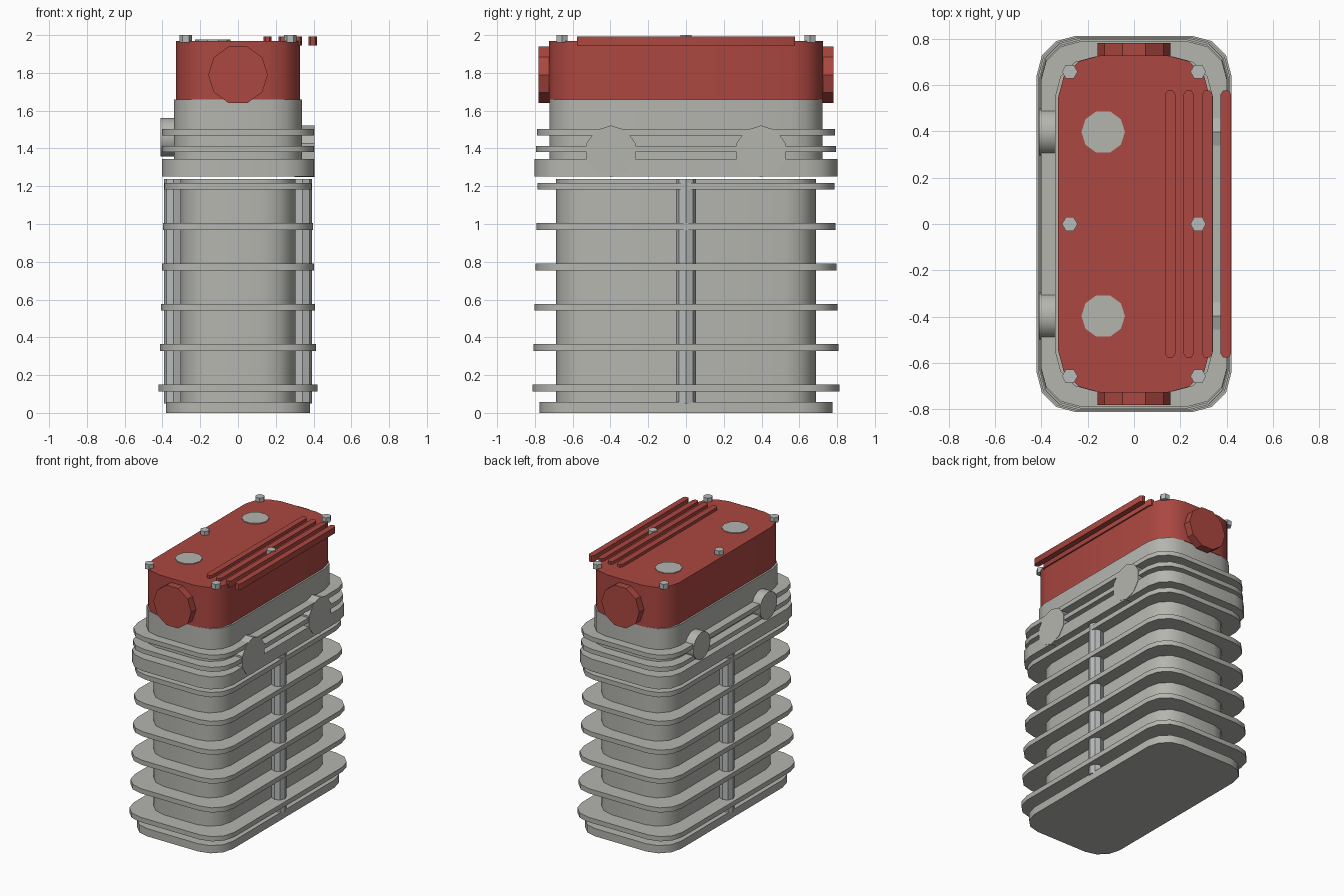
import bpy, bmesh, math

if "Cube" in bpy.data.objects:
    bpy.data.objects.remove(bpy.data.objects["Cube"])


def material(name, rgb):
    m = bpy.data.materials.new(name)
    m.diffuse_color = (*rgb, 1)
    m.use_nodes = True
    m.node_tree.nodes["Principled BSDF"].inputs["Base Color"].default_value = m.diffuse_color
    return m


GREY = material("cast grey", (0.46, 0.46, 0.43))
SILVER = material("bolt silver", (0.48, 0.50, 0.50))
RED = material("cover red", (0.41, 0.063, 0.052))


def prism(name, pts, lo, hi, mat, axis="z", smooth=35):
    """Extrude a closed 2D outline from lo to hi along an axis."""
    place = {"z": lambda a, b, c: (a, b, c),
             "x": lambda a, b, c: (c, a, b),
             "y": lambda a, b, c: (a, c, b)}[axis]
    bm = bmesh.new()
    low = [bm.verts.new(place(a, b, lo)) for a, b in pts]
    high = [bm.verts.new(place(a, b, hi)) for a, b in pts]
    bm.faces.new(low)
    bm.faces.new(high)
    n = len(pts)
    for i in range(n):
        j = (i + 1) % n
        bm.faces.new((low[i], low[j], high[j], high[i]))
    bmesh.ops.recalc_face_normals(bm, faces=bm.faces)
    me = bpy.data.meshes.new(name)
    bm.to_mesh(me)
    bm.free()
    me.materials.append(mat)
    ob = bpy.data.objects.new(name, me)
    bpy.context.collection.objects.link(ob)
    bpy.ops.object.select_all(action="DESELECT")
    ob.select_set(True)
    bpy.context.view_layer.objects.active = ob
    bpy.ops.object.shade_smooth_by_angle(angle=math.radians(smooth))
    return ob


def rounded(hx, hy, r=0.17, seg=3):
    """Rectangle outline with faceted round corners."""
    pts = []
    for k, (sx, sy) in enumerate(((1, 1), (-1, 1), (-1, -1), (1, -1))):
        for i in range(seg + 1):
            a = math.pi / 2 * (k + i / seg)
            pts.append((sx * (hx - r) + r * math.cos(a),
                        sy * (hy - r) + r * math.sin(a)))
    return pts


def ngon(cx, cy, r, n, start=0.0):
    return [(cx + r * math.cos(start + math.tau * i / n),
             cy + r * math.sin(start + math.tau * i / n)) for i in range(n)]


# cylinder block: foot, barrel and tapering cooling fins
prism("foot", rounded(0.382, 0.775), 0, 0.058, GREY)
prism("barrel", rounded(0.305, 0.688), 0.05, 1.238, GREY)
for i in range(6):
    t = i / 5
    z = 0.132 + 1.068 * t
    prism("barrel_fin", rounded(0.42 - 0.03 * t, 0.812 - 0.027 * t),
          z - 0.018, z + 0.018, GREY)
for s in (-1, 1):
    prism("side_stud", ngon(s * 0.341, 0, 0.052, 8), 0.05, 1.238, SILVER)

# cylinder head with its own fins
prism("head_slab", rounded(0.403, 0.803), 1.252, 1.345, GREY)
prism("head_core", rounded(0.34, 0.722), 1.30, 1.66, GREY)
for z, h in ((1.397, 0.795), (1.486, 0.788)):
    prism("head_fin", rounded(0.402, h), z - 0.017, z + 0.017, GREY)

# side ports, larger faceted ones on the right
for s in (-1, 1):
    prism("right_port", ngon(s * 0.397, 1.385, 0.137, 10, math.pi / 2),
          0.30, 0.406, GREY, "x")
    prism("left_port", ngon(s * 0.397, 1.46, 0.102, 16), -0.41, -0.30, GREY, "x")

# red cover with end bosses
prism("cover", rounded(0.327, 0.726, 0.178), 1.66, 1.97, RED)
for s in (-1, 1):
    prism("end_boss", ngon(0, 1.79, 0.158, 10), s * 0.65, s * 0.782, RED, "y")
    prism("plug_disc", ngon(-0.133, s * 0.397, 0.094, 10), 1.965, 1.976, GREY)

# cover ribs with pointed ends
for i in range(4):
    x, w = 0.156 + 0.08 * i, 0.022
    prism("cover_rib", [(x - w, -0.56), (x - w / 2, -0.577), (x + w / 2, -0.577),
                        (x + w, -0.56), (x + w, 0.56), (x + w / 2, 0.577),
                        (x - w / 2, 0.577), (x - w, 0.56)],
          1.945, 1.992, RED)

# cover bolts
for x in (-0.277, 0.277):
    for y in (-0.657, 0, 0.657):
        prism("cover_bolt", ngon(x, y, 0.034, 6), 1.962, 2.0, SILVER)
